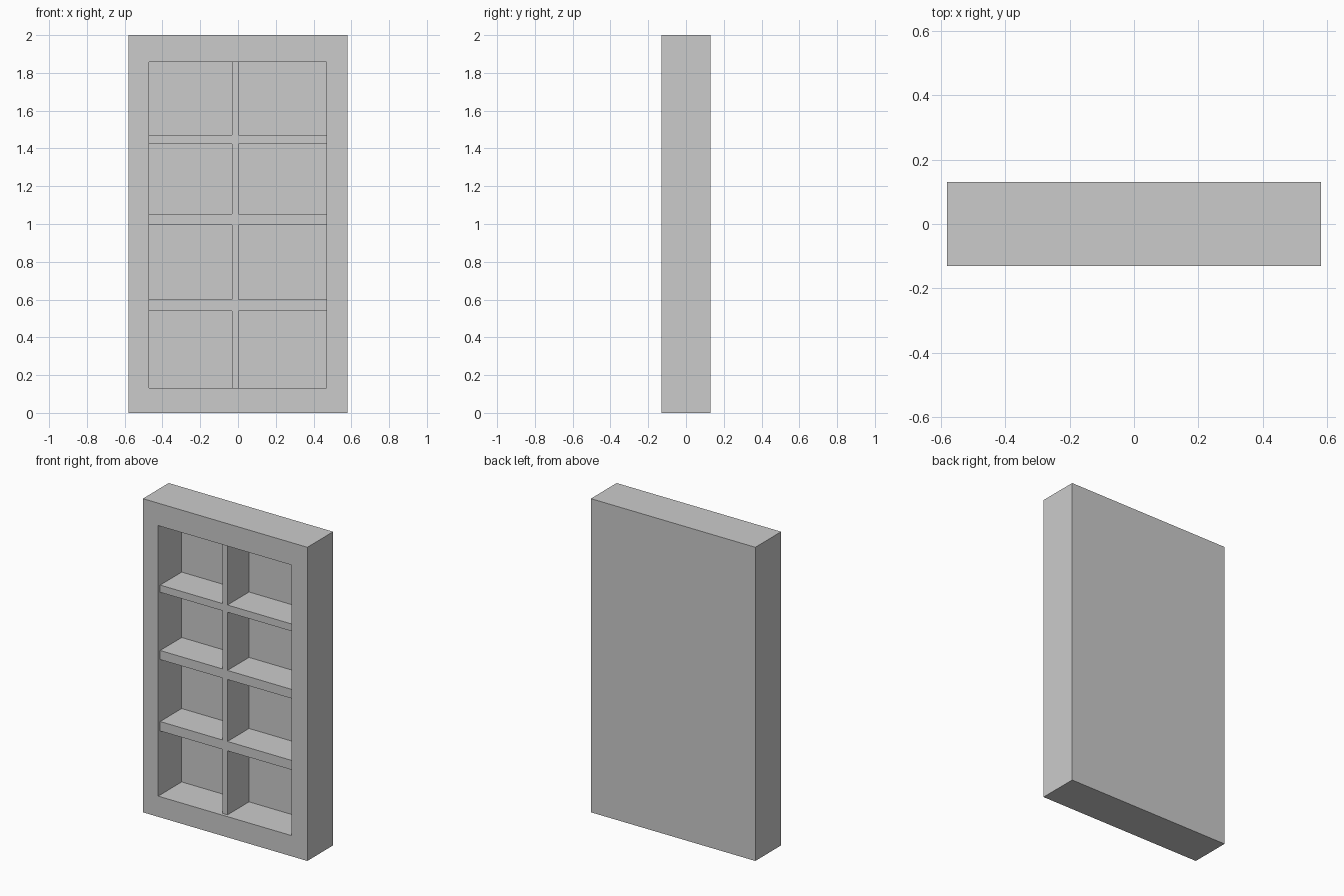
import bpy, bmesh
from mathutils import Vector

if "Cube" in bpy.data.objects:
    bpy.data.objects.remove(bpy.data.objects["Cube"])

W, D, H = 0.58, 0.13, 2.0            # half width, half depth, height
X0, X1, Z0, Z1 = -0.472, 0.469, 0.132, 1.857   # opening in the front
BACK_Y, BAR_Y = 0.107, -0.11         # recess floor, front of shelves


def finish(name, bm):
    bmesh.ops.recalc_face_normals(bm, faces=bm.faces)
    mesh = bpy.data.meshes.new(name)
    bm.to_mesh(mesh)
    bm.free()
    bpy.context.collection.objects.link(bpy.data.objects.new(name, mesh))


# Case: a box whose front face is inset and pushed in to form the recess
bm = bmesh.new()
bmesh.ops.create_cube(bm, size=1)
for v in bm.verts:
    v.co = Vector((v.co.x * 2 * W, v.co.y * 2 * D, (v.co.z + 0.5) * H))
bm.normal_update()
front = min(bm.faces, key=lambda f: f.calc_center_median().y)
bmesh.ops.inset_region(bm, faces=[front], thickness=0.1)
for v in front.verts:
    v.co.x = X0 if v.co.x < 0 else X1
    v.co.z = Z0 if v.co.z < H / 2 else Z1
floor = bmesh.ops.extrude_discrete_faces(bm, faces=[front])["faces"][0]
for v in floor.verts:
    v.co.y = BACK_Y
finish("bookcase_case", bm)

# Shelves and centre divider: one flush lattice, set slightly back
xs = [X0, -0.031, 0.003, X1]
zs = [Z0, 0.54, 0.60, 0.995, 1.053, 1.424, 1.47, Z1]
bm = bmesh.new()
grid = [[bm.verts.new((x, BAR_Y, z)) for z in zs] for x in xs]
for i in range(len(xs) - 1):
    for j in range(len(zs) - 1):
        if i == 1 or j % 2:          # divider column or shelf row
            bm.faces.new((grid[i][j], grid[i + 1][j],
                          grid[i + 1][j + 1], grid[i][j + 1]))
bmesh.ops.delete(bm, geom=[v for v in bm.verts if not v.link_faces], context="VERTS")
bars = bmesh.ops.extrude_face_region(bm, geom=bm.faces[:], use_keep_orig=True)["geom"]
for v in bars:
    if isinstance(v, bmesh.types.BMVert):
        v.co.y = BACK_Y + 0.005      # seat the lattice in the back panel
finish("shelves_and_divider", bm)
